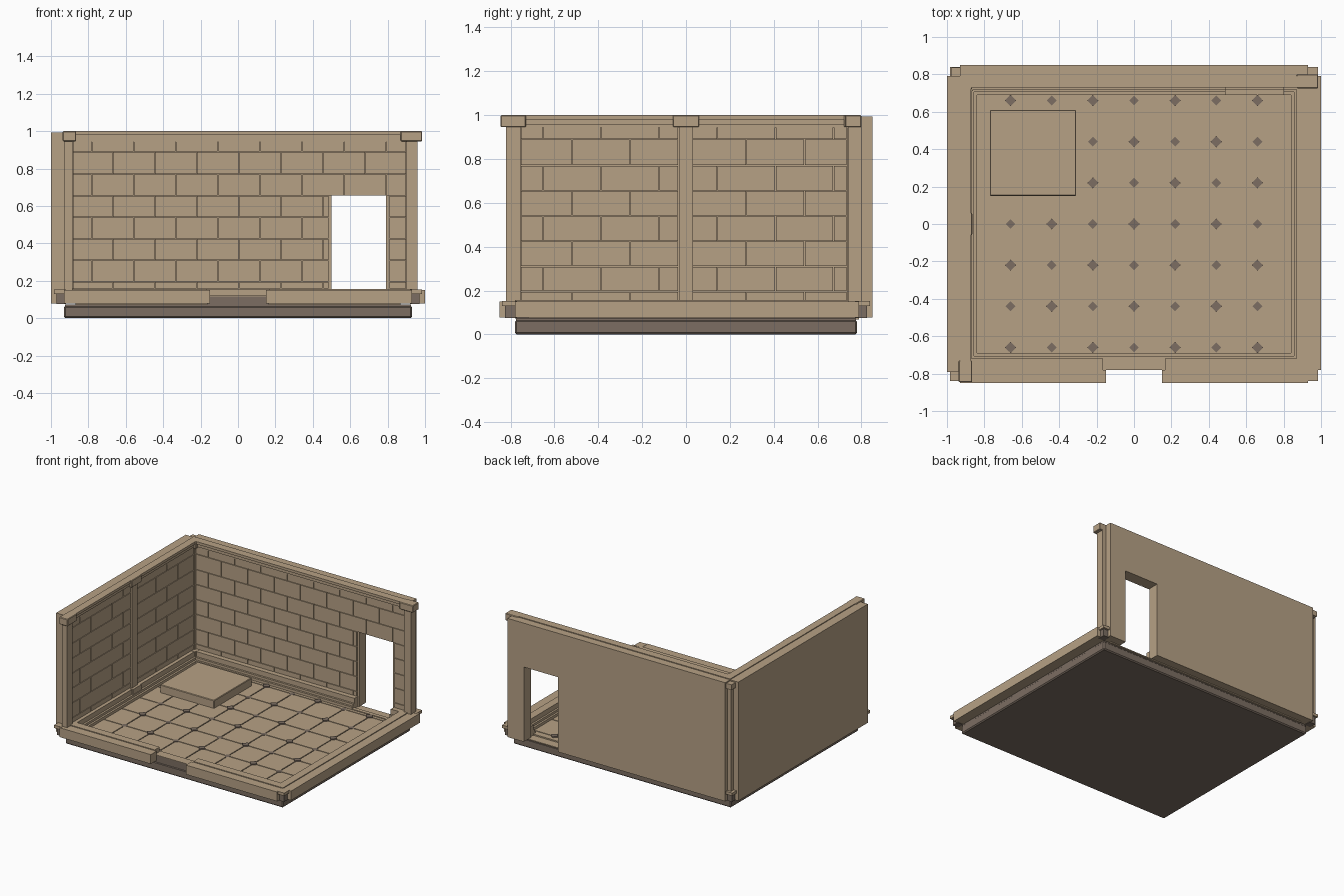
import bpy, bmesh, math
from mathutils import Matrix

if "Cube" in bpy.data.objects:
    bpy.data.objects.remove(bpy.data.objects["Cube"])


def material(name, rgb):
    m = bpy.data.materials.new(name)
    m.diffuse_color = (*rgb, 1)
    m.use_nodes = True
    m.node_tree.nodes["Principled BSDF"].inputs["Base Color"].default_value = m.diffuse_color
    return m


TAN = material("sandstone", (0.47, 0.357, 0.235))
DARK = material("dark stone", (0.2, 0.155, 0.122))


def part(name, boxes, mat=TAN, bevel=0):
    """One object from a list of boxes (x0, x1, y0, y1, z0, z1)."""
    bm = bmesh.new()
    for x0, x1, y0, y1, z0, z1 in boxes:
        mx = Matrix.Translation(((x0 + x1) / 2, (y0 + y1) / 2, (z0 + z1) / 2)) \
            @ Matrix.Diagonal((x1 - x0, y1 - y0, z1 - z0, 1))
        bmesh.ops.create_cube(bm, size=1, matrix=mx)
    return finish(name, bm, mat, bevel)


def finish(name, bm, mat, bevel=0):
    me = bpy.data.meshes.new(name)
    bm.to_mesh(me)
    bm.free()
    me.materials.append(mat)
    ob = bpy.data.objects.new(name, me)
    bpy.context.collection.objects.link(ob)
    if bevel:
        b = ob.modifiers.new("bevel", 'BEVEL')
        b.width, b.segments = bevel, 1
    return ob


DOOR0, DOOR1, DOORTOP = 0.5, 0.79, 0.655
CURB = 0.156
FLOOR = 0.082

# base plinth and floor slab
part("base_plinth", [(-.93, .93, -.78, .78, 0, .066)], DARK, 0.008)
part("base_body", [(-.925, .925, -.775, .775, .06, .074)], DARK)
part("floor_bed", [(-.87, .87, -.72, .79, .068, FLOOR - .006)])

# floor tiles on a 0.22 grid
G, GAP = 0.22, 0.0035
grid = [i * G for i in range(-3, 4)]
xe = [-.84] + grid + [.84]
ye = [-.69] + grid + [.69]
part("floor_tiles", [(xa + GAP, xb - GAP, ya + GAP, yb - GAP, .07, FLOOR)
                     for xa, xb in zip(xe, xe[1:]) for ya, yb in zip(ye, ye[1:])])

# diamond insets at tile corners, alternating raised and flush
bm = bmesh.new()
for i in range(-3, 4):
    for j in range(-3, 4):
        raised = (i + j) % 2 == 0
        r, top = (.03, FLOOR + .008) if raised else (.026, FLOOR + .002)
        bmesh.ops.create_cone(bm, cap_ends=True, segments=4, radius1=r, radius2=r,
                              depth=top - .07,
                              matrix=Matrix.Translation((i * G, j * G, (top + .07) / 2)))
finish("floor_diamonds", bm, DARK)

# square platform in the back left corner
part("platform", [(-.77, -.31, .15, .61, .075, .143)], TAN, 0.004)

# curbs on the open front and right sides
part("front_curb", [(-.93, -.15, -.85, -.78, .078, .15), (.15, .93, -.85, -.78, .078, .15),
                    (-.93, -.165, -.78, -.72, .078, CURB), (.165, .93, -.78, -.72, .078, CURB)])
part("right_curb", [(.93, 1, -.78, .79, .078, .15), (.87, .93, -.78, .79, .078, CURB)])
part("entry_step", [(-.165, .165, -.778, -.72, .07, .117)], DARK)
part("entry_tread", [(-.165, .165, -.78, -.72, .117, .121)])

# stepped moulding round the floor
steps = []
for inner, outer, top in ((.015, 0, .118), (.03, .015, .1)):
    x0, x1, y0, y1 = .87 - inner, .87 - outer, .72 - inner, .72 - outer
    steps += [(-x1, -x0, -y1, y1, .07, top), (x0, x1, -y1, y1, .07, top),
              (-x0, x0, -y1, -y0, .07, top), (-x0, DOOR0 - .01, y0, y1, .07, top),
              (DOOR1 + .01, x0, y0, y1, .07, top),
              (DOOR0 - .01, DOOR1 + .01, y0, y1, .07, FLOOR + .004)]
part("floor_moulding", steps)

# baseboards under the walls
part("baseboards", [(-.93, -.87, -.78, .79, .078, CURB),
                    (-.87, DOOR0 - .01, .72, .79, .078, CURB),
                    (DOOR1 + .01, .87, .72, .79, .078, CURB)])


# wall slabs: outer panel plus inner core, with the door left open
def door_wall(xa, xb, ya, yb, top):
    return [(xa, DOOR0, ya, yb, .078, top), (DOOR1, xb, ya, yb, .078, top),
            (DOOR0, DOOR1, ya, yb, DOORTOP, top)]


part("back_wall", door_wall(-.93, .93, .765, .85, .994))
part("left_wall", [(-1, -.905, -.79, .79, .078, .994)])

# brick courses
rows = [CURB, .195, .31, .425, .54, .655, .77, .89, .945]


def courses(lo, hi, width, shift):
    for k, (za, zb) in enumerate(zip(rows, rows[1:])):
        a = lo
        s = lo + (width * .5 if k % 2 else width) + shift
        while a < hi - .001:
            b = min(s, hi)
            if hi - b < .04:
                b = hi
            yield a + .002, b - .002, za + .002, zb - .002
            a, s = b, b + width


def clip_door(a, b, zb):
    if zb > DOORTOP:
        return [(a, b)]
    spans = [(a, min(b, DOOR0 - .015)), (max(a, DOOR1 + .02), b)]
    return [s for s in spans if s[1] - s[0] > .005]


part("back_bricks", [(a, b, .754, .77, za, zb)
                     for p, q, za, zb in courses(-.895, .9, .225, 0)
                     for a, b in clip_door(p, q, zb)])
part("left_bricks", [(-.91, -.894, a, b, za, zb)
                     for lo, hi, sh in ((-.755, -.035, -.03), (.03, .735, -.02))
                     for a, b, za, zb in courses(lo, hi, .265, sh)])

# top beams with a stepped underside
part("back_beam", [(-.93, .93, .748, .79, .943, .955), (-.93, .93, .74, .79, .955, .98),
                   (-.93, .93, .73, .79, .98, 1)])
part("left_beam", [(-.93, -.89, -.80, .79, .943, .955), (-.93, -.882, -.80, .79, .955, .98),
                   (-.93, -.872, -.80, .79, .98, 1)])

# columns with capitals and feet
part("wall_columns", [(-.93, -.885, -.82, -.755, .08, .95), (-.93, -.88, -.033, .033, .08, .95),
                      (-.93, -.885, .735, .79, .08, .95), (.9, .96, .738, .80, .08, .95)])
part("column_capitals", [(-.937, -.865, -.845, -.73, .945, 1.0),
                         (-.93, -.865, -.06, .06, .945, 1.0),
                         (-.93, -.865, .72, .79, .945, 1.0),
                         (.87, .985, .725, .80, .945, 1.0)], TAN, 0.004)
part("column_feet", [(-.93, -.86, -.05, .05, .078, .158), (-.93, -.86, .71, .79, .078, .158)])

# tall grooved post in the outer back left corner
part("back_corner_post", [(-.96, -.92, .78, .82, .08, .97), (-.975, -.92, .78, .838, .945, .985)])

# small connectors in the outer corners: dark stub under a tan cap
stubs, caps = [], []
for sx in (-1, 1):
    for sy in (-1, 1):
        xs, xc = sorted((sx * .92, sx * .97)), sorted((sx * .92, sx * .983))
        ys, yc = sorted((sy * .77, sy * .825)), sorted((sy * .77, sy * .84))
        stubs.append((*xs, *ys, .075, .13))
        caps.append((*xc, *yc, .13, .152))
part("corner_stubs", stubs, DARK)
part("corner_caps", caps)
